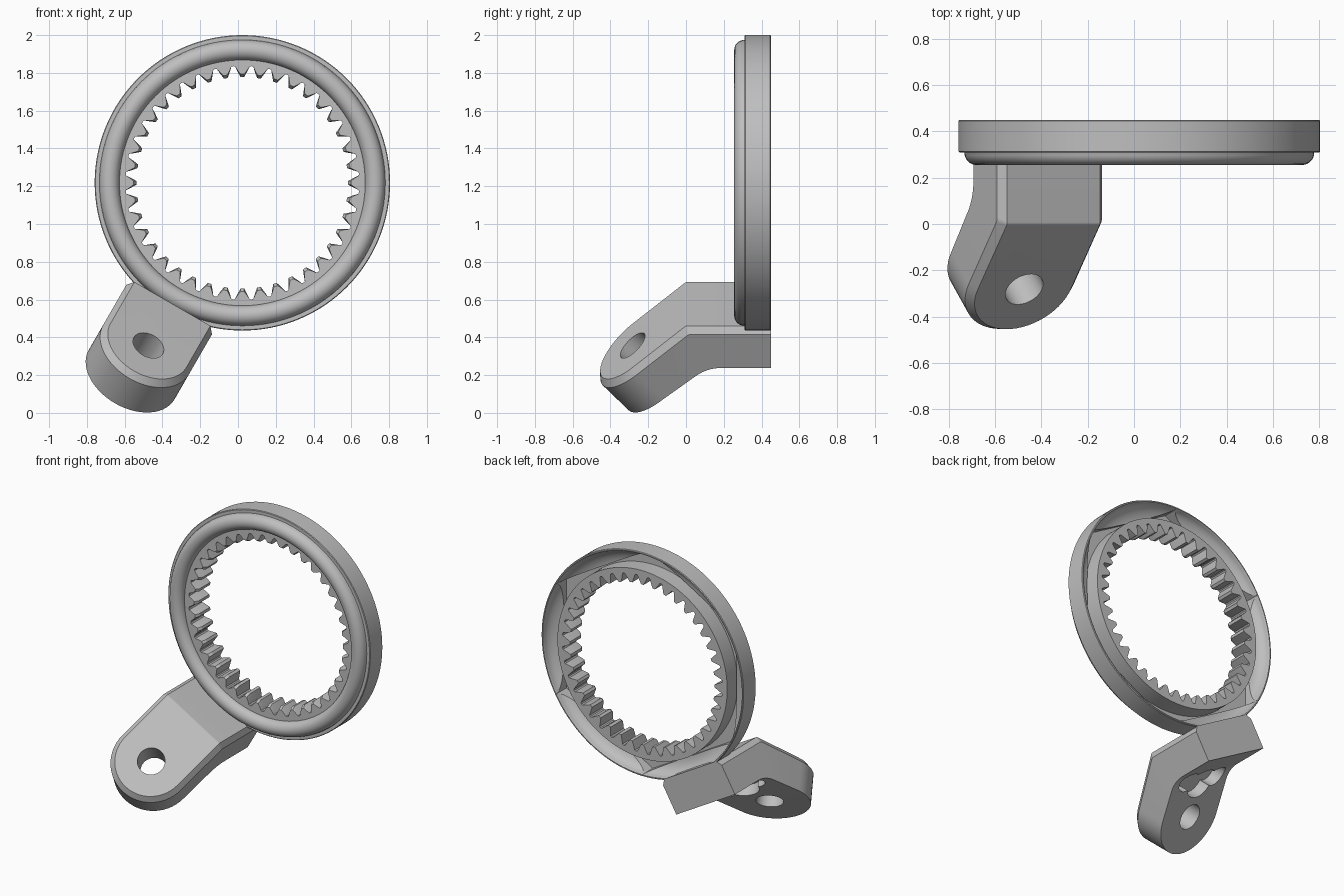
import bpy, bmesh
from math import sin, cos, pi, radians, tan
from mathutils import Vector, Matrix

cube = bpy.data.objects.get("Cube")
if cube:
    bpy.data.objects.remove(cube)

grey = bpy.data.materials.new("plain grey")
grey.use_nodes = True
COLOUR = (0.52, 0.52, 0.52, 1)
grey.diffuse_color = COLOUR
grey.node_tree.nodes["Principled BSDF"].inputs["Base Color"].default_value = COLOUR

CX, CZ = 0.023, 1.218    # ring axis
BACK = 0.45              # rear plane of the ring


def finish(name, bm):
    bmesh.ops.recalc_face_normals(bm, faces=bm.faces)
    mesh = bpy.data.meshes.new(name)
    bm.to_mesh(mesh)
    bm.free()
    mesh.materials.append(grey)
    ob = bpy.data.objects.new(name, mesh)
    bpy.context.collection.objects.link(ob)
    return ob


def smooth(ob, angle=30):
    bpy.ops.object.select_all(action='DESELECT')
    ob.select_set(True)
    bpy.context.view_layer.objects.active = ob
    bpy.ops.object.shade_smooth_by_angle(angle=radians(angle))


def cut(target, place, radius, depth, sides):
    """Subtract a prism or cylinder from the target."""
    bm = bmesh.new()
    bmesh.ops.create_cone(bm, cap_ends=True, segments=sides, radius1=radius, radius2=radius,
                          depth=depth, matrix=place)
    cutter = finish("cutter", bm)
    cutter.hide_render = True
    mod = target.modifiers.new("cut", 'BOOLEAN')
    mod.operation, mod.solver, mod.object = 'DIFFERENCE', 'EXACT', cutter
    bpy.context.view_layer.objects.active = target
    bpy.ops.object.modifier_apply(modifier=mod.name)
    bpy.data.objects.remove(cutter)


def polar(r, a, y):
    return Vector((CX + r * cos(a), y, CZ + r * sin(a)))


def closed_loft(name, rows):
    """Join closed loops of equal length into a ring-shaped solid."""
    bm = bmesh.new()
    grid = [[bm.verts.new(p) for p in row] for row in rows]
    n = len(grid[0])
    for k, a in enumerate(grid):
        b = grid[(k + 1) % len(grid)]
        for i in range(n):
            j = (i + 1) % n
            bm.faces.new((a[i], a[j], b[j], b[i]))
    return finish(name, bm)


# Outer rim with rounded front bead and bowl-shaped back
profile = [(0.771, BACK), (0.778, BACK), (0.782, 0.446), (0.782, 0.314),
           (0.778, 0.31), (0.757, 0.31)]
profile += [(0.703 + 0.053 * cos(a), 0.308 - 0.053 * sin(a))
            for a in [pi * k / 14 for k in range(15)]]
profile += [(0.655 + 0.113 * sin(a), 0.445 - 0.085 * cos(a))
            for a in [pi / 2 * k / 10 for k in range(11)]]
STEPS = 128
rim = closed_loft("rim", [[polar(r, 2 * pi * i / STEPS, y) for i in range(STEPS)]
                          for r, y in profile])

# Hexagonal pocket sunk into the bowl, one corner up
FLOOR, DEPTH = 0.335, 0.2
cut(rim, Matrix.Translation((CX, FLOOR + DEPTH / 2, CZ)) @ Matrix.Rotation(pi / 2, 4, 'X'),
    0.77, DEPTH, 6)
smooth(rim)

# Internal gear with tapered teeth
TEETH, ROOT, TIP, WALL = 40, 0.617, 0.56, 0.657
shape = [(-0.4, 0), (-0.27, 0.5), (-0.11, 1), (0.11, 1), (0.27, 0.5), (0.4, 0), (0.5, -0.06)]


def gear_row(tip, y):
    return [polar(ROOT + (tip - ROOT) * f, pi / 2 + 2 * pi * (k + o) / TEETH, y)
            for k in range(TEETH) for o, f in shape]


def wall_row(y):
    return [polar(WALL, pi / 2 + 2 * pi * (k + o) / TEETH, y)
            for k in range(TEETH) for o, f in shape]


gear = closed_loft("gear_teeth", [wall_row(0.305), gear_row(0.576, 0.305), gear_row(TIP, 0.33),
                                  gear_row(TIP, BACK), wall_row(BACK)])
smooth(gear, 25)

# Bent mounting arm: s runs along the slab, v across, d into its depth
TILT = radians(48)
OUT = Vector((-0.5, 0, -sin(pi / 3)))
SIDE = Vector((sin(pi / 3), 0, -0.5))
Y = Vector((0, 1, 0))
BEND = Vector((CX, 0, CZ)) + OUT * 0.74
ALONG = OUT * sin(TILT) - Y * cos(TILT)
DEEP = OUT * cos(TILT) + Y * sin(TILT)
# Swing the slab to the slope of the lower arm
ALONG, DEEP = (OUT * cos(TILT) - Y * sin(TILT)), (OUT * sin(TILT) + Y * cos(TILT))
HALF, INSET, EDGE, THICK, HOLE = 0.262, 0.03, 0.035, 0.24, 0.38
CURVE = 6


def on_slab(s, v, d):
    return BEND + ALONG * s + SIDE * v + DEEP * d


def arm_row(inset, d, soft):
    """Outline at one depth; soft is the length of the rounded bend."""
    h = HALF - inset
    miter = d * tan((pi / 2 - TILT) / 2)

    def straight(v):
        corner = BEND + OUT * d + Y * (d * tan((pi / 2 - (pi / 2 - TILT)) / 2)) + SIDE * v
        points = [BEND + OUT * d + Y * BACK + SIDE * v]
        for k in range(CURVE + 1):
            t = k / CURVE
            points.append(corner + Y * soft * (1 - t) ** 2 + ALONG * soft * t ** 2)
        return points

    arc = [on_slab(HOLE + h * cos(a), h * sin(a), d)
           for a in [-pi / 2 + pi * k / 28 for k in range(29)]]
    return straight(-h) + arc + straight(h)[::-1]


bm = bmesh.new()
rows = [[bm.verts.new(p) for p in arm_row(*spec)]
        for spec in ((INSET, 0, 0.008), (0, EDGE, 0.015), (0, THICK, 0.085))]
for a, b in zip(rows, rows[1:]):
    for i in range(len(a) - 1):
        bm.faces.new((a[i], a[i + 1], b[i + 1], b[i]))
for row in (rows[0], rows[-1]):
    for i in range(CURVE + 1):
        bm.faces.new((row[i], row[i + 1], row[-2 - i], row[-1 - i]))
    bm.faces.new(row[CURVE + 1:-CURVE - 1])
bm.faces.new([r[0] for r in rows] + [r[-1] for r in reversed(rows)])
arm = finish("mounting_arm", bm)


# Bolt hole and scalloped clearance pocket in the inner corner
def drill(s, v, radius, d0, d1):
    turn = DEEP.to_track_quat('Z', 'Y').to_matrix().to_4x4()
    cut(arm, Matrix.Translation(on_slab(s, v, (d0 + d1) / 2)) @ turn, radius, d1 - d0, 40)


drill(HOLE, 0, 0.088, -0.1, 0.4)
drill(0.13, 0, 0.11, 0.17, 0.6)
for v in (-0.13, 0.13):
    drill(0.10, v, 0.075, 0.17, 0.6)
smooth(arm, 25)
